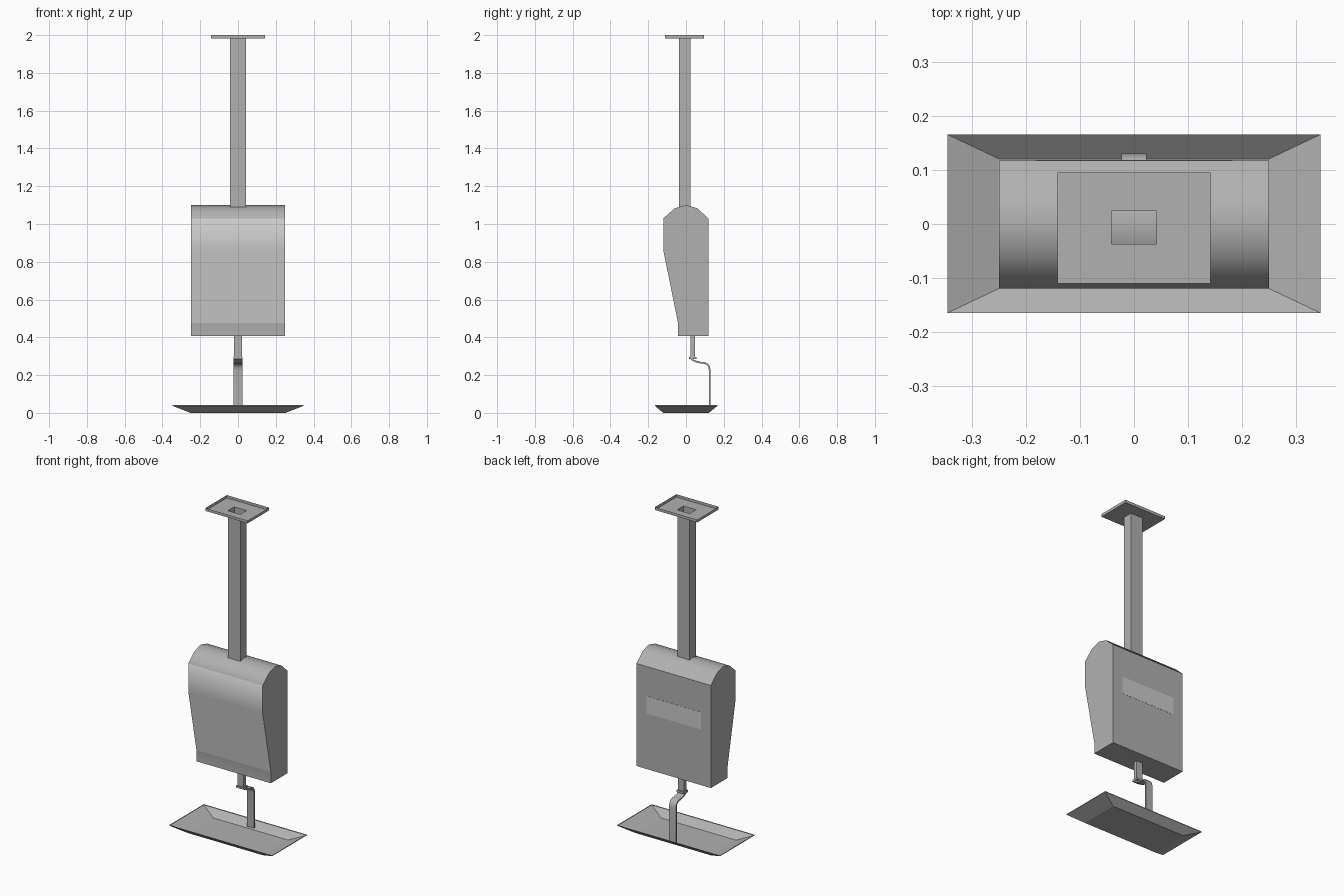
import bpy, bmesh, math
from mathutils import Vector

if "Cube" in bpy.data.objects:
    bpy.data.objects.remove(bpy.data.objects["Cube"])


def grey(name, v):
    mat = bpy.data.materials.new(name)
    mat.diffuse_color = (v, v, v, 1)
    mat.use_nodes = True
    mat.node_tree.nodes["Principled BSDF"].inputs["Base Color"].default_value = mat.diffuse_color
    return mat


BODY = grey("mid_grey", 0.44)
PANEL = grey("panel_grey", 0.7)
BAND = grey("band_grey", 0.9)
WINDOW = grey("window_grey", 0.78)


def finish(name, bm, mat, angle=None, recalc=True):
    if recalc:
        bmesh.ops.recalc_face_normals(bm, faces=bm.faces)
    me = bpy.data.meshes.new(name)
    bm.to_mesh(me)
    bm.free()
    ob = bpy.data.objects.new(name, me)
    me.materials.append(mat)
    bpy.context.collection.objects.link(ob)
    if angle:
        bpy.ops.object.select_all(action='DESELECT')
        bpy.context.view_layer.objects.active = ob
        ob.select_set(True)
        bpy.ops.object.shade_smooth_by_angle(angle=math.radians(angle))
    return ob


def rect_loft(name, rings, cap_start=False, cap_end=False, mat=BODY):
    """Skin a stack of rectangles (x0, x1, y0, y1, z)."""
    bm = bmesh.new()
    loops = [[bm.verts.new(p) for p in ((a, c, z), (b, c, z), (b, d, z), (a, d, z))]
             for a, b, c, d, z in rings]
    for lo, hi in zip(loops, loops[1:]):
        for i in range(4):
            j = (i + 1) % 4
            bm.faces.new((lo[i], lo[j], hi[j], hi[i]))
    if cap_start:
        bm.faces.new(loops[0][::-1])
    if cap_end:
        bm.faces.new(loops[-1])
    return finish(name, bm, mat, recalc=False)


def extrude_x(name, profile, half, angle=None):
    """Extrude a closed (y, z) outline across x."""
    bm = bmesh.new()
    face = bm.faces.new([bm.verts.new((-half, y, z)) for y, z in profile])
    new = bmesh.ops.extrude_face_region(bm, geom=[face])['geom']
    bmesh.ops.translate(bm, vec=(2 * half, 0, 0),
                        verts=[v for v in new if isinstance(v, bmesh.types.BMVert)])
    return finish(name, bm, BODY, angle)


# Hollow post opening into a shallow open-topped ceiling plate
rect_loft("post_and_ceiling_plate", [
    (-0.042, 0.042, -0.037, 0.024, 1.09),
    (-0.042, 0.042, -0.037, 0.024, 1.983),
    (-0.142, 0.142, -0.110, 0.096, 1.983),
    (-0.142, 0.142, -0.110, 0.096, 2.0)])

# Scale housing: arched top, sloping front
housing = extrude_x("housing", [
    (-0.042, 0.407), (0.118, 0.407), (0.118, 1.03), (0.06, 1.083), (0, 1.10),
    (-0.06, 1.083), (-0.12, 1.03), (-0.12, 0.86), (-0.042, 0.475)], 0.25, 35)
me = housing.data
me.materials.append(PANEL)
me.materials.append(BAND)
# Lighter front: upright band above, sloping panel below
for p in me.polygons:
    if p.normal.y < -0.9 and p.center.z > 0.5:
        p.material_index = 2 if p.center.z > 0.86 else 1
# Front shoulder blends smoothly into the band
for e in me.edges:
    a, b = (me.vertices[i].co for i in e.vertices)
    if abs(a.x - b.x) > 0.1 and a.y < -0.1 and a.z > 1:
        e.use_edge_sharp = False

# Lighter display window on the back
rect_loft("display_window", [(-0.183, 0.183, 0.116, 0.119, 0.745),
                             (-0.183, 0.183, 0.116, 0.119, 0.85)], True, True, WINDOW)

# Hanging rod and its collar
rect_loft("rod", [(-0.02, 0.02, 0.024, 0.047, 0.29),
                  (-0.02, 0.02, 0.024, 0.047, 0.412)], True, True)
rect_loft("rod_collar", [(-0.025, 0.025, 0.017, 0.055, 0.285),
                         (-0.025, 0.025, 0.017, 0.055, 0.297)], True, True)

# Bent strap from the collar down to the pan
path = [Vector(p) for p in ((0.022, 0.290), (0.036, 0.280), (0.055, 0.271), (0.078, 0.266),
                            (0.100, 0.264), (0.114, 0.257), (0.122, 0.245),
                            (0.126, 0.225), (0.126, 0.010))]
sides = ([], [])
for i, p in enumerate(path):
    t = (path[min(i + 1, len(path) - 1)] - path[max(i - 1, 0)]).normalized()
    if i == len(path) - 2:
        t = Vector((0, -1))
    n = Vector((-t.y, t.x)) * 0.0045
    sides[0].append(p + n)
    sides[1].append(p - n)
extrude_x("strap", sides[0] + sides[1][::-1], 0.023, 35)

# Flared weighing pan
rect_loft("pan", [(-0.251, 0.251, -0.12, 0.121, 0.0),
                  (-0.346, 0.346, -0.165, 0.166, 0.037),
                  (-0.346, 0.346, -0.165, 0.166, 0.041)], True)
